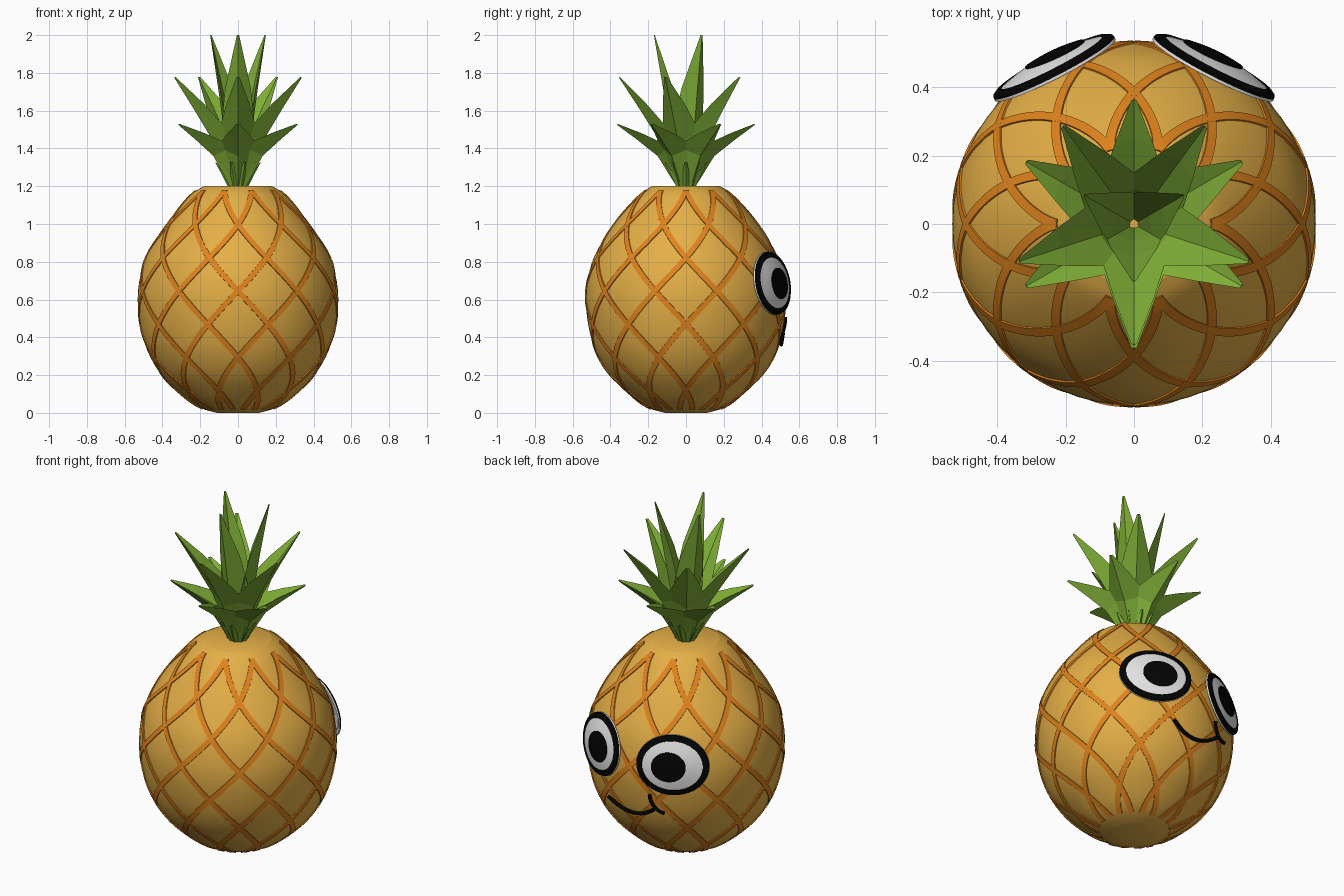
import bpy, bmesh, math
from mathutils import Vector

if "Cube" in bpy.data.objects:
    bpy.data.objects.remove(bpy.data.objects["Cube"])


def material(name, rgb):
    m = bpy.data.materials.new(name)
    m.use_nodes = True
    m.diffuse_color = (*rgb, 1)
    bsdf = next(n for n in m.node_tree.nodes if n.type == 'BSDF_PRINCIPLED')
    bsdf.inputs["Base Color"].default_value = (*rgb, 1)
    return m


GOLD = material("golden skin", (0.78, 0.43, 0.062))
ORANGE = material("orange ridge", (0.75, 0.23, 0.012))
GREEN = material("leaf green", (0.21, 0.42, 0.037))
WHITE = material("eye white", (0.77, 0.77, 0.77))
BLACK = material("black", (0.001, 0.001, 0.001))


def finish(name, bm, mats, smooth=None):
    bmesh.ops.recalc_face_normals(bm, faces=bm.faces)
    mesh = bpy.data.meshes.new(name)
    bm.to_mesh(mesh)
    bm.free()
    ob = bpy.data.objects.new(name, mesh)
    bpy.context.collection.objects.link(ob)
    for m in mats:
        mesh.materials.append(m)
    if smooth:
        bpy.ops.object.select_all(action='DESELECT')
        ob.select_set(True)
        bpy.context.view_layer.objects.active = ob
        bpy.ops.object.shade_smooth_by_angle(angle=math.radians(smooth))


def bridge(bm, a, b, mat=0):
    n = len(a)
    for i in range(n):
        f = bm.faces.new((a[i], a[(i + 1) % n], b[(i + 1) % n], b[i]))
        f.material_index = mat


# Fruit profile: height and radius, joined by a smooth curve
PROFILE = [(0, .11), (.015, .17), (.04, .225), (.1, .305), (.2, .405), (.33, .48), (.48, .52),
           (.64, .53), (.8, .497), (.9, .447), (1, .38), (1.1, .3), (1.17, .232), (1.2, .18)]


def slope(i):
    a, b = PROFILE[max(i - 1, 0)], PROFILE[min(i + 1, len(PROFILE) - 1)]
    return (b[1] - a[1]) / (b[0] - a[0])


def radius_at(z):
    i = 0
    while i < len(PROFILE) - 2 and z > PROFILE[i + 1][0]:
        i += 1
    (z0, r0), (z1, r1) = PROFILE[i], PROFILE[i + 1]
    h = z1 - z0
    t = (z - z0) / h
    return (r0 * (1 + 2 * t) * (1 - t) ** 2 + h * slope(i) * t * (1 - t) ** 2
            + r1 * t * t * (3 - 2 * t) + h * slope(i + 1) * t * t * (t - 1))


def on_fruit(a, z):
    r = radius_at(z)
    return Vector((r * math.cos(a), r * math.sin(a), z))


# Fruit body
bm = bmesh.new()
rings = []
for k in range(41):
    z = 1.2 * (1 - math.cos(math.pi * k / 40)) / 2
    rings.append([bm.verts.new(on_fruit(math.tau * i / 60, z)) for i in range(60)])
for a, b in zip(rings, rings[1:]):
    bridge(bm, a, b)
bm.faces.new(rings[0])
bm.faces.new(rings[-1])
finish("fruit_body", bm, [GOLD], 40)

# Crossing spiral ridges, ten each way: low flat bands lying on the skin
PITCH = math.radians(18) / 0.176
SECTION = [(-.0155, -.006), (-.0145, .0045), (.0145, .0045), (.0155, -.006)]
bm = bmesh.new()
for way in (1, -1):
    for n in range(10):
        loops = []
        for k in range(57):
            z = .022 + 1.153 * k / 56
            a = math.pi / 2 + math.tau * n / 10 + way * PITCH * (z - .645)
            p = on_fruit(a, z)
            along = (on_fruit(a + way * PITCH * .004, z + .004) - p).normalized()
            around = Vector((-math.sin(a), math.cos(a), 0))
            normal = around.cross(on_fruit(a, z + .004) - p).normalized()
            across = normal.cross(along)
            loops.append([bm.verts.new(p + across * x + normal * h) for x, h in SECTION])
        for u, v in zip(loops, loops[1:]):
            bridge(bm, u, v)
        bm.faces.new(loops[0])
        bm.faces.new(loops[-1])
finish("lattice_ridges", bm, [ORANGE], 40)


# Leaves: deep creased blades, each station is distance out, height, half width
def leaf_tier(name, count, start, stations):
    bm = bmesh.new()
    for n in range(count):
        a = math.radians(start) + math.tau * n / count
        out = Vector((math.cos(a), math.sin(a), 0))
        side = Vector((-math.sin(a), math.cos(a), 0))
        loops = []
        for i, (r, z, w) in enumerate(stations):
            p, q = stations[max(i - 1, 0)], stations[min(i + 1, len(stations) - 1)]
            d = (out * (q[0] - p[0]) + Vector((0, 0, q[1] - p[1]))).normalized()
            up = side.cross(d)
            if up.dot(out) > 0:
                up = -up
            c = out * r + Vector((0, 0, z))
            rim = c + up * w * .75
            loops.append([bm.verts.new(v) for v in
                          (c, rim + side * w, c + up * w * .4, rim - side * w)])
        for u, v in zip(loops, loops[1:]):
            bridge(bm, u, v)
        bm.faces.new(loops[0])
        bm.faces.new(loops[-1])
    finish(name, bm, [GREEN])


leaf_tier("lower_leaves", 6, 30, [(.045, 1.19, .022), (.15, 1.36, .108), (.26, 1.447, .056), (.365, 1.525, .008)])
leaf_tier("middle_leaves", 5, -90, [(.035, 1.19, .022), (.14, 1.44, .105), (.25, 1.615, .06), (.355, 1.775, .008)])
leaf_tier("top_leaves", 3, -90, [(.02, 1.19, .022), (.085, 1.49, .09), (.12, 1.71, .068), (.17, 2.0, .006)])
leaf_tier("base_sprouts", 10, 0, [(.05, 1.19, .014), (.085, 1.26, .018), (.12, 1.325, .006)])


# Eyes: shallow domes that follow the fruit, on the rear side
def eye(name, s):
    centre = Vector((s * .235, .460, .687))
    n = Vector((s * .457, .889, .15)).normalized()
    u = Vector((s * .889, -.457, 0))
    v = n.cross(u).normalized()
    if v.z < 0:
        v = -v
    A, B = .198, .169

    def point(x, y, lift):
        rho = (x / A) ** 2 + (y / B) ** 2
        return centre + u * x + v * y + n * (.037 * (1 - rho) + lift)

    def patch(label, x0, y0, layers, mats, thick):
        bm = bmesh.new()
        loops = []
        for f, g, lift, mat in layers:
            loops.append([bm.verts.new(point(x0 + f * math.cos(t), y0 + g * math.sin(t), lift))
                          for t in (math.tau * i / 40 for i in range(40))])
        for a, b, layer in zip(loops, loops[1:], layers[1:]):
            bridge(bm, a, b, layer[3])
        mid = bm.verts.new(point(x0, y0, layers[0][2]))
        for i in range(40):
            bm.faces.new((mid, loops[0][i], loops[0][(i + 1) % 40]))
        # Closed back in the first colour
        front = set(bm.faces)
        geo = bmesh.ops.extrude_face_region(bm, geom=bm.faces[:], use_keep_orig=True)
        for w in geo["geom"]:
            if isinstance(w, bmesh.types.BMVert):
                w.co -= n * thick
        for f in bm.faces:
            if f not in front:
                f.material_index = 0
        finish(label, bm, mats, 40)

    white = [(A * f, B * f, 0, 0) for f in (.2, .4, .6)] + [(A * .835, B * .81, 0, 0)]
    ring = [(A * .845, B * .82, .004, 1), (A * .92, B * .91, .006, 1),
            (A * .99, B * .99, .003, 1), (A, B, -.003, 1)]
    patch(name, 0, 0, white + ring, [WHITE, BLACK], .008)
    patch(name + "_pupil", -.02, -.006,
          [(.095 * f, .083 * f, .004, 0) for f in (.35, .7, 1)], [BLACK], .006)


eye("left_eye", 1)
eye("right_eye", -1)


# Smile with one cheek crease
def tube(name, pts, radius, mat):
    cu = bpy.data.curves.new(name, 'CURVE')
    cu.dimensions = '3D'
    cu.bevel_depth = radius
    cu.bevel_resolution = 2
    cu.use_fill_caps = True
    sp = cu.splines.new('POLY')
    sp.points.add(len(pts) - 1)
    for p, co in zip(sp.points, pts):
        p.co = (*co, 1)
    sp.use_smooth = True
    cu.materials.append(mat)
    bpy.context.collection.objects.link(bpy.data.objects.new(name, cu))


smile = []
crease = []
for k in range(17):
    t = k / 8 - 1
    smile.append((.15 * t, .504 + .01 * t * t, .362 + .06 * t * t))
    q = (t + 1) / 2 * math.pi / 2
    crease.append((-.21 + .08 * math.cos(q), .526 - .02 * math.sin(q) ** 2, .508 - .095 * math.sin(q)))
tube("smile", smile, .0105, BLACK)
tube("cheek_crease", crease, .0105, BLACK)
